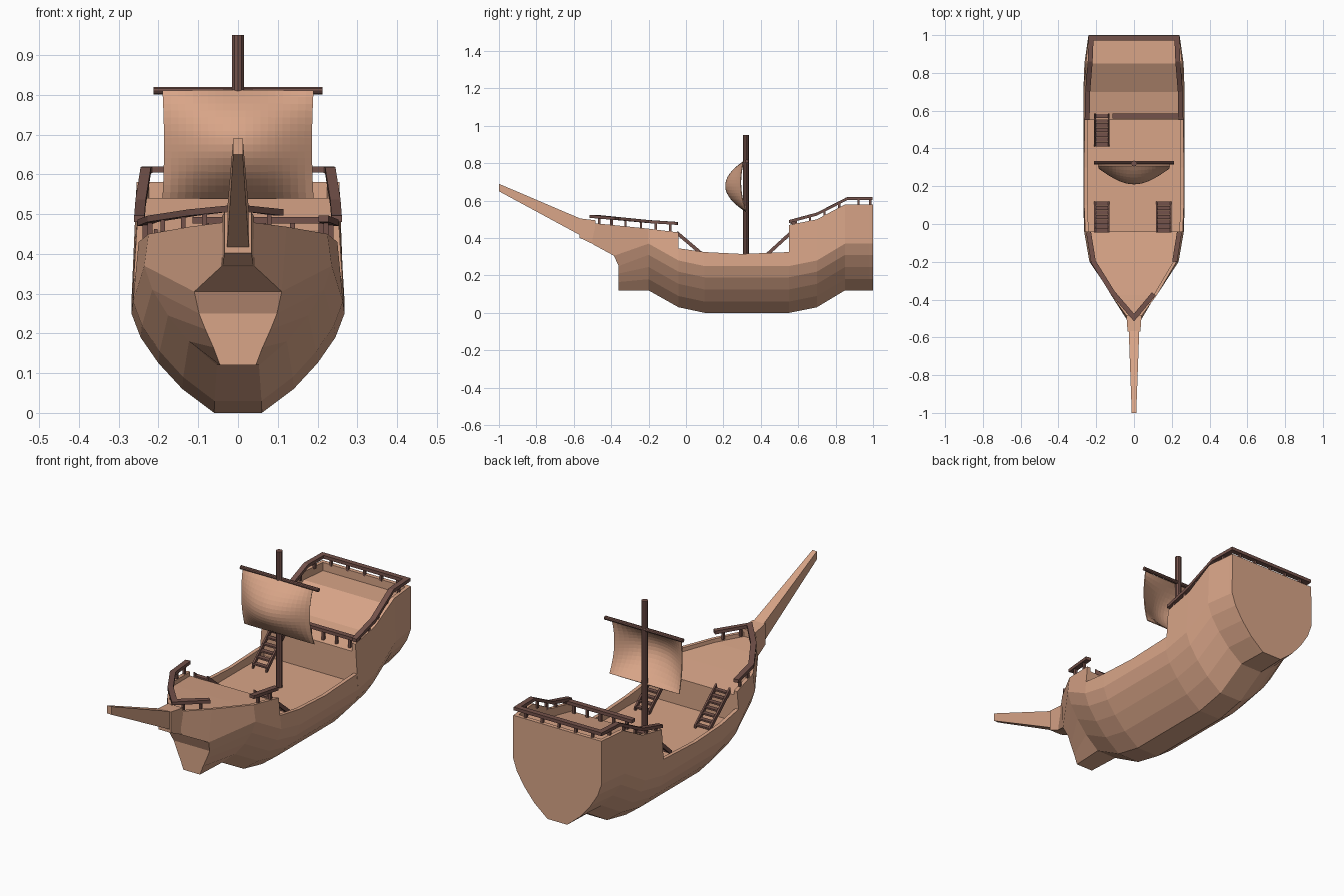
import bpy, bmesh, math
from mathutils import Vector

if "Cube" in bpy.data.objects:
    bpy.data.objects.remove(bpy.data.objects["Cube"])


def material(name, rgb):
    m = bpy.data.materials.new(name)
    m.diffuse_color = (*rgb, 1)
    m.use_nodes = True
    m.node_tree.nodes["Principled BSDF"].inputs["Base Color"].default_value = m.diffuse_color
    return m


TAN = material("tan_wood", (0.69, 0.375, 0.245))
DARK = material("dark_wood", (0.175, 0.085, 0.07))


def finish(name, bm, mat):
    bmesh.ops.remove_doubles(bm, verts=bm.verts, dist=1e-5)
    bmesh.ops.recalc_face_normals(bm, faces=bm.faces)
    me = bpy.data.meshes.new(name)
    bm.to_mesh(me)
    bm.free()
    me.materials.append(mat)
    ob = bpy.data.objects.new(name, me)
    bpy.context.collection.objects.link(ob)
    return ob


def add_box(bm, lo, hi):
    vs = bmesh.ops.create_cube(bm, size=1)["verts"]
    for v in vs:
        v.co = Vector([(a + b) / 2 + c * (b - a) for a, b, c in zip(lo, hi, v.co)])


def loft(bm, rings):
    rows = [[bm.verts.new(p) for p in r] for r in rings]
    n = len(rows[0])
    for a, b in zip(rows, rows[1:]):
        for i in range(n):
            j = (i + 1) % n
            bm.faces.new((a[i], a[j], b[j], b[i]))
    return rows


def add_beam(bm, pts, w, h):
    # rectangular bar swept along a path, mitred in plan
    pts = [Vector(p) for p in pts]
    rings = []
    for i, p in enumerate(pts):
        dirs = []
        for a, b in ((i - 1, i), (i, i + 1)):
            if a >= 0 and b < len(pts):
                d = pts[b] - pts[a]
                d.z = 0
                dirs.append(d.normalized())
        t = sum(dirs, Vector()).normalized()
        s = Vector((-t.y, t.x, 0)) * (w / 2 / max(0.5, t.dot(dirs[0])))
        up = Vector((0, 0, h / 2))
        rings.append([p + s + up, p - s + up, p - s - up, p + s - up])
    rows = loft(bm, rings)
    bm.faces.new(rows[0])
    bm.faces.new(rows[-1])


def railing(name, pts, drop, spacing=0.1):
    bm = bmesh.new()
    add_beam(bm, pts, 0.026, 0.016)
    for a, b in zip(pts, pts[1:]):
        a, b = Vector(a), Vector(b)
        n = max(1, round((b - a).length / spacing))
        for i in range(n):
            p = a.lerp(b, (i + 0.5) / n)
            add_box(bm, (p.x - .006, p.y - .006, p.z - drop), (p.x + .006, p.y + .006, p.z))
    finish(name, bm, DARK)


# Hull: cross-sections lofted along y, with bulwarks, sunken decks and steps
ROWS = [(.06, 0), (.14, .06), (.20, .125), (.245, .19), (.268, .25), (.268, .25)]


def section(y, half, rim_w, top, deck):
    # half: outer points (x, y, z) from keel upward
    pts = half + [(rim_w, y, top), (rim_w - .018, y, top), (rim_w - .018, y, deck)]
    return pts + [(-a, b, c) for a, b, c in reversed(pts)]


STATIONS = [  # y, keel z, width scale, rim half width, rim z, deck z
    (1, .12, .9, .24, .58, .58),
    (.98, .12, .91, .242, .58, .58),
    (.98, .12, .91, .242, .58, .54),
    (.85, .12, .98, .255, .58, .54),
    (.70, .03, 1, .255, .50, .46),
    (.55, 0, 1, .254, .47, .43),
    (.55, 0, 1, .262, .325, .28),
    (.30, 0, 1, .264, .315, .28),
    (.10, 0, 1, .264, .325, .28),
    (-.04, .03, .985, .258, .345, .28),
    (-.04, .03, .985, .25, .43, .41),
    (-.20, .12, .88, .225, .45, .43),
]
rings = []
for y, k, s, rw, top, deck in STATIONS:
    rings.append(section(y, [(w * s, y, k + o) for w, o in ROWS], rw, top, deck))
# blunt stem, then the overhanging prow
stem = [(.045, -.36, .12), (.062, -.36, .165), (.082, -.36, .21), (.098, -.36, .25), (.11, -.385, .305)]
rings.append(section(-.375, stem + [stem[-1]], .122, .468, .45))
rings.append(section(-.5, stem + [(.042, -.5, .368)], .03, .48, .46))
bm = bmesh.new()
rows = loft(bm, rings)
for r in (rows[0], rows[-1]):
    for i in range(6):
        bm.faces.new((r[i], r[-1 - i], r[-2 - i], r[i + 1]))
bmesh.ops.remove_doubles(bm, verts=bm.verts, dist=1e-5)
bmesh.ops.dissolve_degenerate(bm, edges=bm.edges, dist=1e-5)
finish("hull", bm, TAN)


# Bowsprit and its mounting block
def taper(name, ends):
    bm = bmesh.new()
    rows = loft(bm, [[(w, y, a), (-w, y, a), (-w, y, b), (w, y, b)] for y, w, a, b in ends])
    bm.faces.new(rows[0])
    bm.faces.new(rows[-1])
    finish(name, bm, TAN)


taper("bowsprit_block", [(-.485, .04, .362, .495), (-.57, .034, .402, .505)])
taper("bowsprit", [(-.56, .028, .412, .502), (-1, .012, .65, .69)])

# Stern railings
side = [(.248, .55, .488), (.245, .70, .528), (.232, .86, .61), (.227, .985, .612)]
railing("stern_rail", side + [(-x, y, z) for x, y, z in reversed(side)], .04)
railing("stern_front_rail", [(-.115, .572, .484), (.245, .572, .484)], .055, .07)

# Forecastle railings: long one round the bow, short one by the break
railing("bow_rail", [(-.24, -.045, .478), (-.215, -.2, .488), (-.112, -.365, .504),
                     (0, -.495, .516), (.105, -.37, .504)], .045, .08)
railing("bow_short_rail", [(.24, -.045, .478), (.215, -.2, .488)], .045, .08)


# Ladders
def ladder(name, x, y0, z0, y1, z1, steps=7):
    bm = bmesh.new()
    for s in (-1, 1):
        add_beam(bm, [(x + s * .037, y0, z0), (x + s * .037, y1, z1)], .009, .024)
    for i in range(steps):
        t = (i + .5) / steps
        y, z = y0 + t * (y1 - y0), z0 + t * (z1 - z0)
        add_box(bm, (x - .036, y - .011, z - .004), (x + .036, y + .011, z + .004))
    finish(name, bm, DARK)


ladder("stern_ladder", -.17, .41, .29, .585, .45)
ladder("bow_ladder_left", -.17, .12, .285, -.045, .425)
ladder("bow_ladder_right", .157, .12, .285, -.045, .425)


# Mast and yard
def pole(name, r, length, loc, rot):
    bpy.ops.mesh.primitive_cylinder_add(vertices=10, radius=r, depth=length, location=loc, rotation=rot)
    ob = bpy.context.object
    ob.name = name
    ob.data.materials.append(DARK)


pole("mast", .0155, .68, (0, .32, .61), (0, 0, 0))
pole("yard", .0095, .424, (0, .325, .81), (0, math.pi / 2, 0))

# Billowing sail
bm = bmesh.new()
NU, NV = 20, 16
grid = []
for j in range(NV + 1):
    v = 2 * j / NV - 1
    belly = 1 - v * v
    line = []
    for i in range(NU + 1):
        u = 2 * i / NU - 1
        y = .316 - .007 * v - (.022 + .082 * math.cos(math.pi * u / 2)) * belly
        line.append(bm.verts.new((u * (.19 - .005 * belly), y, .675 + .135 * v)))
    grid.append(line)
for j in range(NV):
    for i in range(NU):
        bm.faces.new((grid[j][i], grid[j][i + 1], grid[j + 1][i + 1], grid[j + 1][i]))
sail = finish("sail", bm, TAN)
mod = sail.modifiers.new("thickness", 'SOLIDIFY')
mod.thickness = .004
mod.offset = 0
